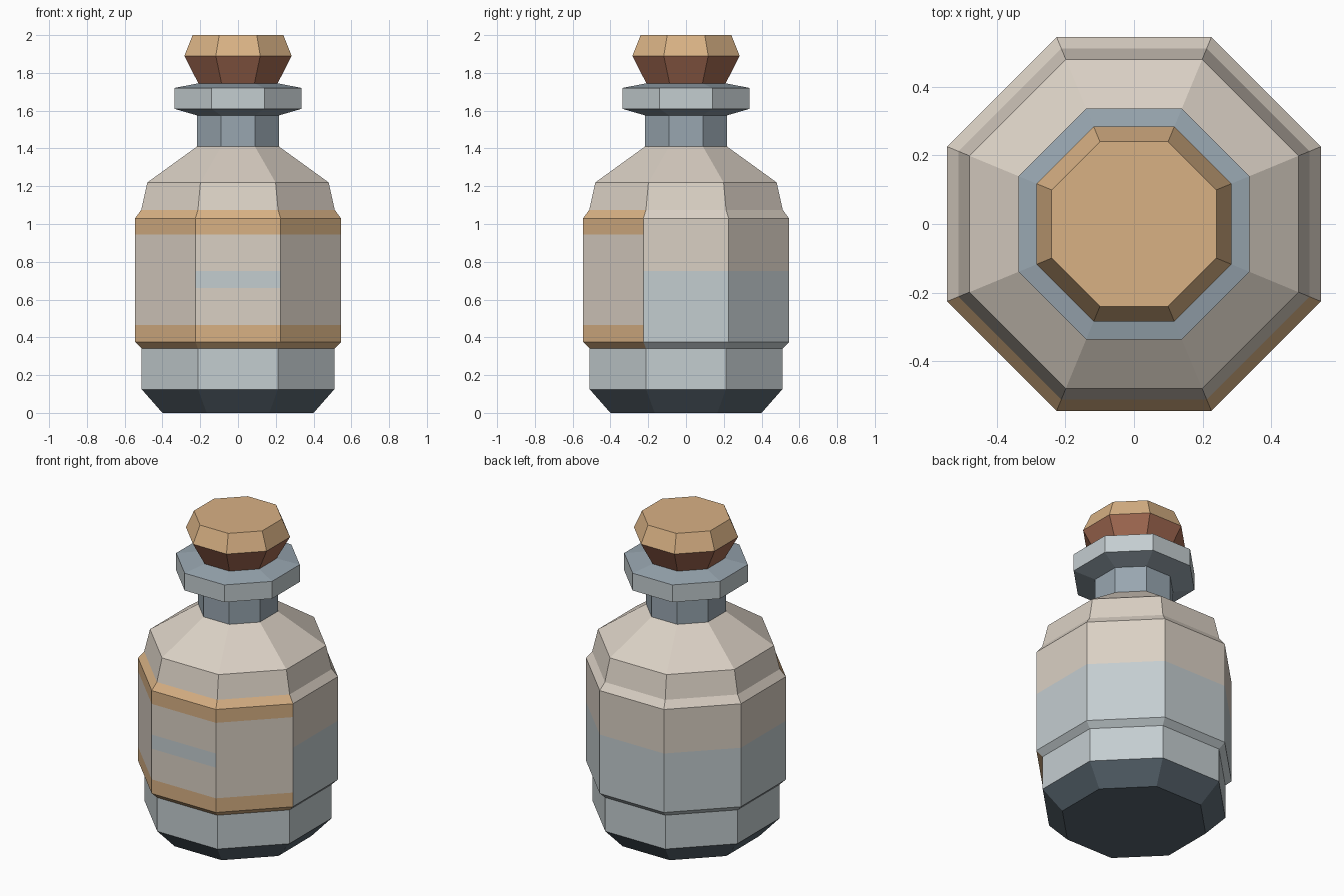
import bpy, bmesh, math

if "Cube" in bpy.data.objects:
    bpy.data.objects.remove(bpy.data.objects["Cube"])

SIDES = 8


def srgb(h):
    c = [int(h[i:i + 2], 16) / 255 for i in (0, 2, 4)]
    return [v / 12.92 if v <= 0.04045 else ((v + 0.055) / 1.055) ** 2.4 for v in c] + [1.0]


def material(name, h):
    m = bpy.data.materials.new(name)
    m.diffuse_color = srgb(h)
    m.use_nodes = True
    m.node_tree.nodes["Principled BSDF"].inputs["Base Color"].default_value = m.diffuse_color
    return m


MATS = [material("cream", "dad0c4"), material("pale_blue_grey", "c4cdd0"),
        material("tan", "d8b184"), material("dark_slate", "596670"),
        material("blue_grey", "98a6b0"), material("brick_brown", "a36a52")]
CREAM, PALE, TAN, SLATE, BLUE, BRICK = range(6)


def lathe(name, profile, colour, cap_top):
    """Octagonal lathe; profile is (flat-to-centre radius, z), flats face the axes."""
    bm = bmesh.new()
    rings = []
    for r, z in profile:
        R = r / math.cos(math.pi / SIDES)
        angs = [(k + 0.5) * 2 * math.pi / SIDES for k in range(SIDES)]
        rings.append([bm.verts.new((R * math.cos(a), R * math.sin(a), z)) for a in angs])
    for lo, hi in zip(rings, rings[1:]):
        for k in range(SIDES):
            j = (k + 1) % SIDES
            bm.faces.new((lo[k], lo[j], hi[j], hi[k]))
    bm.faces.new(rings[0][::-1])
    if cap_top:
        bm.faces.new(rings[-1])
    bm.normal_update()
    for f in bm.faces:
        f.material_index = colour(f.calc_center_median(), f.normal)
    me = bpy.data.meshes.new(name)
    bm.to_mesh(me)
    bm.free()
    for m in MATS:
        me.materials.append(m)
    ob = bpy.data.objects.new(name, me)
    bpy.context.collection.objects.link(ob)
    return ob


def bottle_colour(c, n):
    if c.z < 0.12:
        return SLATE
    if c.z > 1.41:                       # neck and lip
        return PALE if 1.61 < c.z < 1.72 else BLUE
    if 0.34 < c.z < 1.075 and c.y < -0.2:  # label on the three front sides
        if c.z < 0.465 or c.z > 0.945:
            return TAN
        front = abs(c.x) < 0.1
        return PALE if front and 0.66 < c.z < 0.75 else CREAM
    return PALE if c.z < 0.75 else CREAM   # liquid line


# Bottle: base, label band, shoulder, neck and lip
lathe("bottle", [
    (0.40, 0), (0.51, 0.125), (0.51, 0.34), (0.545, 0.375),
    (0.545, 0.465), (0.545, 0.66), (0.545, 0.75), (0.545, 0.945), (0.545, 1.03),
    (0.512, 1.075), (0.48, 1.22), (0.217, 1.41), (0.217, 1.575),
    (0.337, 1.61), (0.337, 1.72), (0.21, 1.745)], bottle_colour, False)

# Cork stopper
lathe("cork", [(0.21, 1.745), (0.284, 1.89), (0.24, 2.0)],
      lambda c, n: BRICK if c.z < 1.89 else TAN, True)
